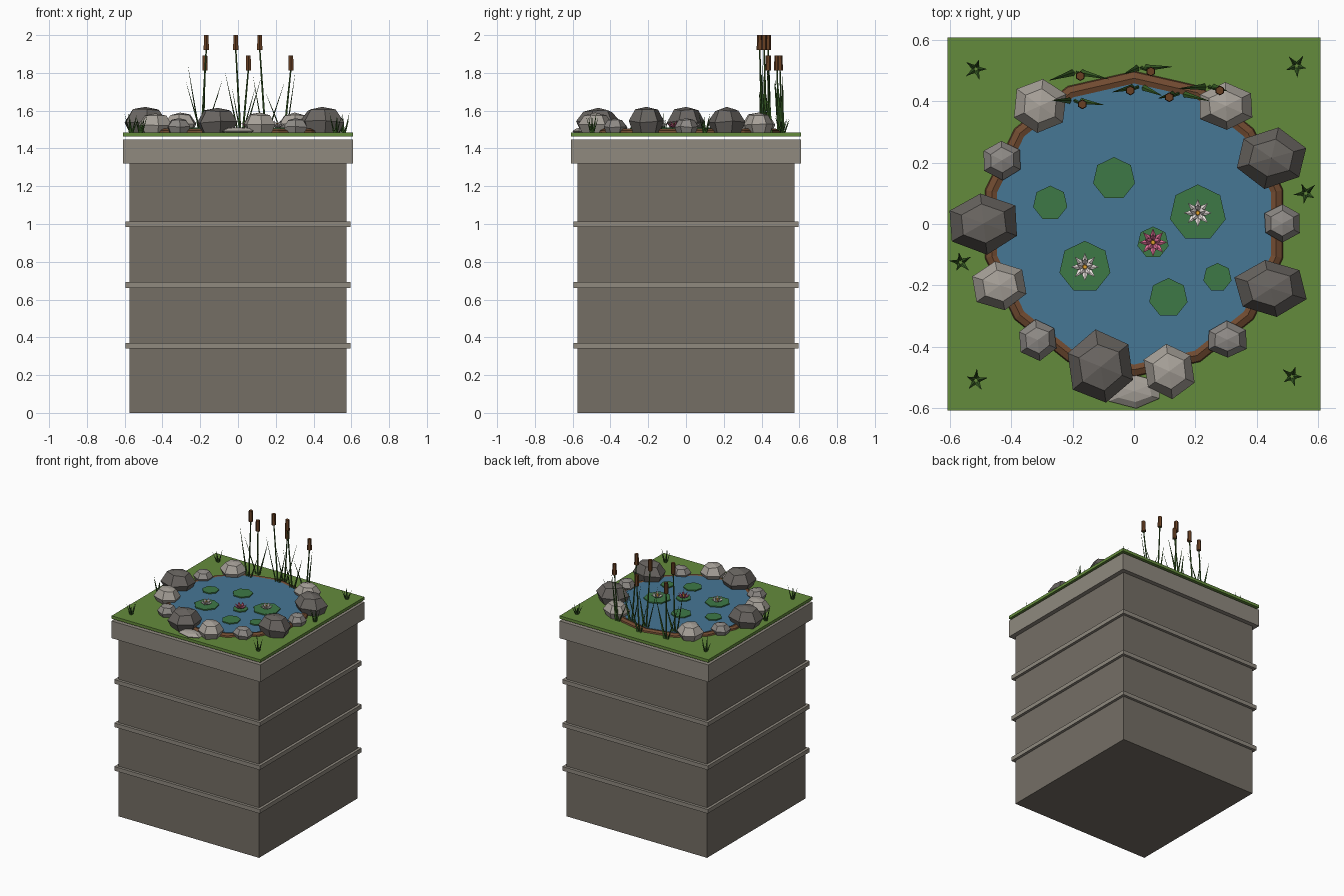
import bpy, bmesh, random
from math import sin, cos, pi, radians
from mathutils import Vector, Matrix

if "Cube" in bpy.data.objects:
    bpy.data.objects.remove(bpy.data.objects["Cube"])

random.seed(4)
GROUND = 1.485


def material(name, r, g, b):
    m = bpy.data.materials.new(name)
    m.diffuse_color = [(c / 255) ** 2.2 for c in (r, g, b)] + [1]
    m.use_nodes = True
    m.node_tree.nodes["Principled BSDF"].inputs["Base Color"].default_value = m.diffuse_color
    return m


BODY = material("plinth_stone", 116, 110, 101)
TRIM = material("trim_stone", 142, 136, 126)
GRASS = material("grass", 100, 138, 62)
EARTH = material("earth", 112, 76, 52)
WATER = material("water", 72, 118, 148)
PAD = material("lily_pad", 64, 120, 72)
REED = material("reed_green", 62, 100, 44)
HEAD = material("cattail_brown", 104, 66, 40)
WHITE = material("white_petal", 240, 232, 228)
PINK = material("pink_petal", 222, 110, 150)
GOLD = material("flower_heart", 226, 160, 50)
ROCKS = {"dark": material("dark_rock", 104, 100, 96),
         "mid": material("mid_rock", 140, 136, 132),
         "light": material("light_rock", 166, 160, 152)}


def finish(name, bm, mat):
    bmesh.ops.recalc_face_normals(bm, faces=bm.faces)
    me = bpy.data.meshes.new(name)
    bm.to_mesh(me)
    bm.free()
    me.materials.append(mat)
    ob = bpy.data.objects.new(name, me)
    bpy.context.collection.objects.link(ob)
    return ob


def box(name, half, z0, z1, mat):
    bm = bmesh.new()
    bmesh.ops.create_cube(bm, size=1, matrix=Matrix.Translation((0, 0, (z0 + z1) / 2))
                          @ Matrix.Diagonal((2 * half, 2 * half, z1 - z0, 1)))
    finish(name, bm, mat)


def rod(bm, a, b, r1, r2, n=5, flat=1.0):
    """Tapered rod from a to b; flat squeezes it into a blade."""
    a, b = Vector(a), Vector(b)
    d = b - a
    m = (Matrix.Translation((a + b) / 2) @ d.to_track_quat('Z', 'Y').to_matrix().to_4x4()
         @ Matrix.Diagonal((1, flat, 1, 1)))
    bmesh.ops.create_cone(bm, cap_ends=True, segments=n, radius1=r1, radius2=r2,
                          depth=d.length, matrix=m)


def lathe(name, profile, n, mat, closed=False):
    """Rings of n points from (radius, z) pairs; one vertex points to +y."""
    bm = bmesh.new()
    rings = [[bm.verts.new((r * sin(2 * pi * i / n), r * cos(2 * pi * i / n), z))
              for i in range(n)] for r, z in profile]
    pairs = list(zip(rings, rings[1:])) + ([(rings[-1], rings[0])] if closed else [])
    for p, q in pairs:
        for i in range(n):
            bm.faces.new((p[i], p[(i + 1) % n], q[(i + 1) % n], q[i]))
    if not closed:
        bm.faces.new(rings[0])
        bm.faces.new(rings[-1])
    return finish(name, bm, mat)


# Plinth with bands, cap and turf slab
box("plinth", 0.575, 0, 1.32, BODY)
for i, z in enumerate((0.355, 0.677, 0.998)):
    box(f"plinth_band_{i}", 0.595, z - 0.015, z + 0.015, TRIM)
box("plinth_cap", 0.608, 1.32, 1.447, TRIM)
box("turf", 0.608, 1.464, GROUND, GRASS)

# Pond: 14-sided earth bank and water
lathe("pond_bank", [(0.5, 1.48), (0.495, 1.495), (0.475, 1.505), (0.445, 1.495), (0.445, 1.48)],
      14, EARTH, closed=True)
lathe("pond_water", [(0.458, 1.482), (0.458, 1.502)], 14, WATER)


# Rocks around the bank: x, y, half width, half depth, top z, tone
def rock(name, x, y, rx, ry, top, tone):
    h = top - GROUND + 0.01
    turn = random.uniform(-0.2, 0.2)
    bm = bmesh.new()
    rings = []
    for r, t in ((0.72, 0), (1, 0.46), (0.64, 0.88)):
        ring = []
        for i in range(6):
            a = pi / 2 + turn + i * pi / 3
            k = r * random.uniform(0.97, 1.05)
            ring.append(bm.verts.new((x + k * rx * 1.06 * cos(a), y + k * ry * cos(a - pi / 2),
                                      GROUND - 0.01 + h * (t + random.uniform(-.04, .04) * (t > 0)))))
        rings.append(ring)
    for p, q in zip(rings, rings[1:]):
        for i in range(6):
            bm.faces.new((p[i], p[(i + 1) % 6], q[(i + 1) % 6], q[i]))
    bm.faces.new(rings[0])
    apex = bm.verts.new((x, y, top))
    for i in range(6):
        bm.faces.new((rings[2][i], rings[2][(i + 1) % 6], apex))
    finish(name, bm, ROCKS[tone])


for i, spec in enumerate([
        (-0.306, 0.385, .085, .09, 1.59, "light"), (0.30, 0.385, .09, .078, 1.59, "light"),
        (0.448, 0.215, .115, .098, 1.62, "dark"), (0.484, 0.002, .062, .063, 1.56, "mid"),
        (0.446, -0.21, .115, .096, 1.62, "dark"), (0.304, -0.377, .066, .06, 1.56, "mid"),
        (0.115, -0.48, .083, .09, 1.59, "light"), (-0.108, -0.465, .108, .118, 1.615, "dark"),
        (-0.314, -0.378, .063, .066, 1.56, "mid"), (-0.437, -0.20, .089, .081, 1.585, "light"),
        (-0.49, 0.002, .115, .098, 1.62, "dark"), (-0.43, 0.208, .063, .063, 1.56, "mid"),
        (0.0, -0.545, .09, .056, 1.512, "light")]):
    rock(f"rock_{i}", *spec)

# Lily pads: seven-sided discs
for i, (x, y, r) in enumerate([(0.208, 0.036, .093), (-0.16, -0.14, .085), (-0.065, 0.148, .07),
                               (-0.273, 0.068, .057), (0.062, -0.06, .052), (0.112, -0.24, .064),
                               (0.272, -0.174, .047)]):
    pad = lathe(f"lily_pad_{i}", [(r, 0), (r, 0.008)], 7, PAD)
    pad.location = (x, y, 1.503)

# Water lilies: eight raised petals round a small heart
for i, (x, y, mat) in enumerate([(0.208, 0.036, WHITE), (-0.16, -0.14, WHITE),
                                 (0.062, -0.06, PINK)]):
    bm = bmesh.new()
    for ring, (n, reach, rise) in enumerate(((8, .046, .022), (5, .028, .036))):
        for k in range(n):
            a = 2 * pi * k / n + pi / 2
            c, s = cos(a), sin(a)
            base = Vector((x + .006 * c, y + .006 * s, 1.512))
            tip = Vector((x + reach * c, y + reach * s, 1.512 + rise))
            mid = base.lerp(tip, 0.45)
            rod(bm, base, mid, .003, .009, 4, 0.6)
            rod(bm, mid, tip, .009, 0, 4, 0.6)
    finish(f"lily_flower_{i}", bm, mat)
    bm = bmesh.new()
    rod(bm, (x, y, 1.512), (x, y, 1.535), .009, .007, 6)
    finish(f"lily_heart_{i}", bm, GOLD)

# Cattails: leaning stem, brown head and long blades
for i, (x, y, top) in enumerate([(-0.168, 0.39, 2.0), (-0.012, 0.435, 2.0), (0.115, 0.413, 2.0),
                                 (-0.175, 0.482, 1.892), (0.055, 0.497, 1.892),
                                 (0.28, 0.435, 1.892)]):
    foot = Vector((x + (-.025, .025, .03, -.01, -.03, -.035)[i], y + .012, GROUND - .005))
    tip = Vector((x, y, top - .07))
    bm = bmesh.new()
    rod(bm, foot, tip, .006, .004)
    finish(f"cattail_stem_{i}", bm, REED)
    bm = bmesh.new()
    rod(bm, (x, y, top - .08), (x, y, top), .016, .014, 6)
    finish(f"cattail_head_{i}", bm, HEAD)
    bm = bmesh.new()
    for side, height in ((-1, .36 - .03 * i), (1, .22 + .02 * i)):
        lean = Vector((side * random.uniform(.04, .09), random.uniform(-.03, .02), height))
        start = foot + Vector((side * .012, 0, 0))
        rod(bm, start, start + lean, .011, 0.0008, 4, 0.45)
    finish(f"cattail_blades_{i}", bm, REED)

# Grass tufts on the turf
for i, (x, y) in enumerate([(-0.515, 0.505), (0.53, 0.515), (0.56, 0.1), (-0.565, -0.125),
                            (-0.515, -0.51), (0.515, -0.497)]):
    bm = bmesh.new()
    for k in range(5):
        a = 2 * pi * k / 5 + i
        d = Vector((cos(a), sin(a), 0))
        o = Vector((x, y, GROUND - .003))
        rod(bm, o + d * .008, o + d * random.uniform(.03, .04)
            + Vector((0, 0, random.uniform(.065, .105))), .008, 0.0005, 4, 0.5)
    finish(f"grass_tuft_{i}", bm, REED)
